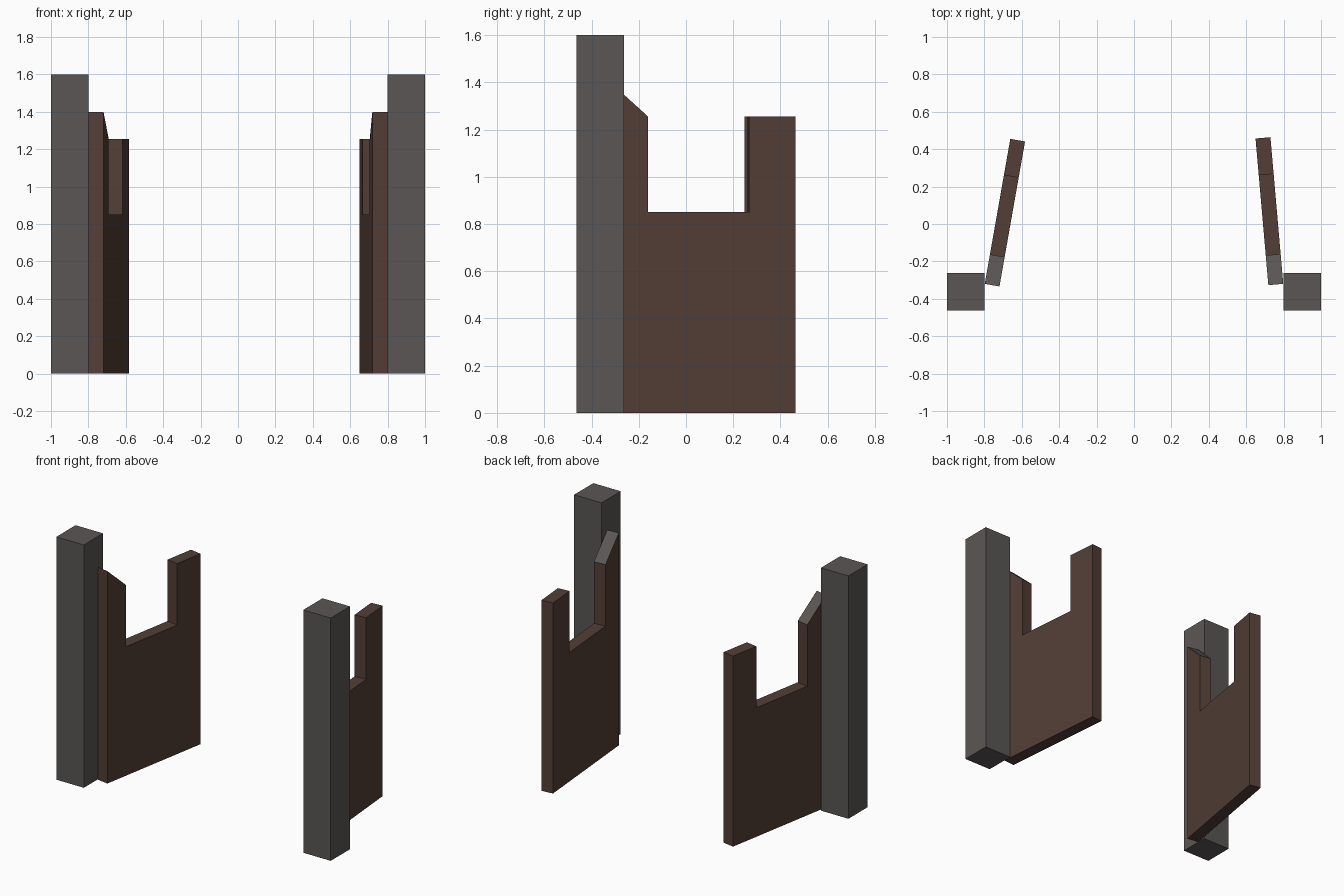
import bpy
import bmesh
from math import radians

cube = bpy.data.objects.get("Cube")
if cube:
    bpy.data.objects.remove(cube)


def material(name, rgb):
    mat = bpy.data.materials.new(name)
    mat.use_nodes = True
    mat.diffuse_color = (*rgb, 1)
    mat.node_tree.nodes["Principled BSDF"].inputs["Base Color"].default_value = (*rgb, 1)
    return mat


stone = material("dark grey stone", (0.102, 0.094, 0.09))
wood = material("dark brown wood", (0.087, 0.049, 0.038))


def add_object(name, bm, mats):
    bmesh.ops.recalc_face_normals(bm, faces=bm.faces)
    mesh = bpy.data.meshes.new(name)
    bm.to_mesh(mesh)
    bm.free()
    for mat in mats:
        mesh.materials.append(mat)
    obj = bpy.data.objects.new(name, mesh)
    bpy.context.collection.objects.link(obj)
    return obj


# Square post standing on the ground
def post(name, side):
    bm = bmesh.new()
    bmesh.ops.create_cube(bm, size=1)
    bmesh.ops.scale(bm, vec=(0.2, 0.2, 1.6), verts=bm.verts)
    obj = add_object(name, bm, [stone])
    obj.location = (side * 0.9, -0.363, 0.8)


# Notched door leaf; local y runs away from the hinge
LENGTH, THICK = 0.787, 0.08
PROFILE = [(0, 0), (LENGTH, 0), (LENGTH, 1.255), (0.59, 1.255),
           (0.59, 0.85), (0.16, 0.85), (0.16, 1.255), (0, 1.4)]


def door(name, side, angle):
    bm = bmesh.new()
    face = bm.faces.new([bm.verts.new((0, y, z)) for y, z in PROFILE])
    out = bmesh.ops.extrude_face_region(bm, geom=[face])
    moved = [v for v in out["geom"] if isinstance(v, bmesh.types.BMVert)]
    bmesh.ops.translate(bm, vec=(-side * THICK, 0, 0), verts=moved)
    bm.normal_update()
    # The sloping top beside the hinge is grey
    for f in bm.faces:
        if 0.3 < abs(f.normal.z) < 0.95:
            f.material_index = 1
    obj = add_object(name, bm, [wood, stone])
    obj.location = (side * 0.798, -0.32, 0)
    obj.rotation_euler.z = side * radians(angle)


for label, side, angle in (("left", 1, 5), ("right", -1, 10)):
    post(label + "_post", side)
    door(label + "_door", side, angle)
